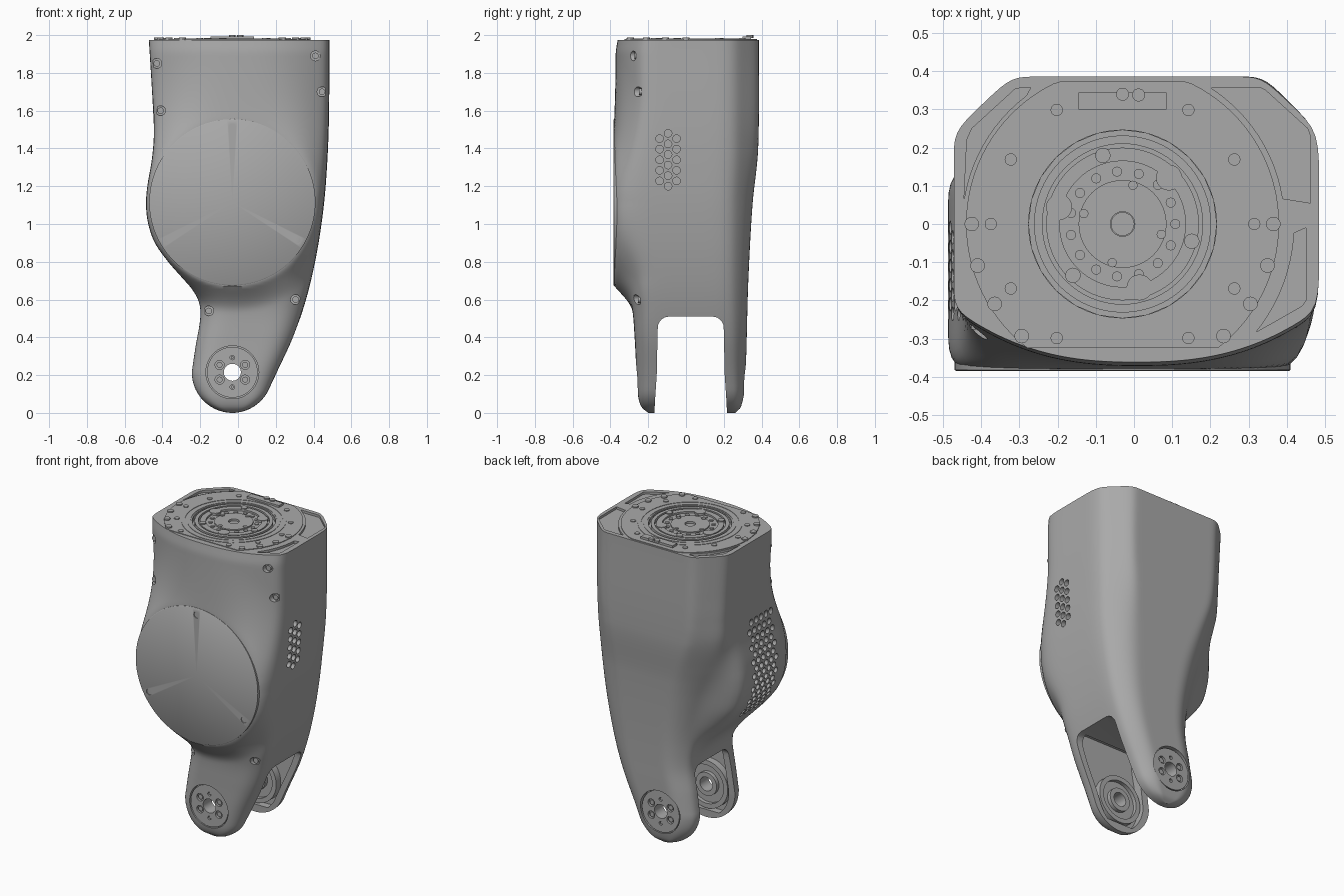
import bpy, bmesh, math
from mathutils import Vector, Matrix

if "Cube" in bpy.data.objects:
    bpy.data.objects.remove(bpy.data.objects["Cube"])

grey = bpy.data.materials.new("machined_grey")
grey.use_nodes = True
COL = (0.4, 0.4, 0.4, 1)
grey.diffuse_color = COL
grey.node_tree.nodes["Principled BSDF"].inputs["Base Color"].default_value = COL

CX, PIVOT, DRUM, TOP = -0.03, 0.215, 1.115, 1.975


def make(name, bm):
    bmesh.ops.recalc_face_normals(bm, faces=bm.faces)
    me = bpy.data.meshes.new(name)
    bm.to_mesh(me)
    bm.free()
    ob = bpy.data.objects.new(name, me)
    bpy.context.collection.objects.link(ob)
    me.materials.append(grey)
    shade(ob)
    return ob


def shade(ob):
    bpy.ops.object.select_all(action='DESELECT')
    ob.select_set(True)
    bpy.context.view_layer.objects.active = ob
    bpy.ops.object.shade_smooth_by_angle(angle=math.radians(38))


def cylinders(name, rods, segs=20):
    """One mesh of rods, each (start, end, radius)."""
    bm = bmesh.new()
    for a, b, r in rods:
        a, b = Vector(a), Vector(b)
        rot = (b - a).to_track_quat('Z', 'Y').to_matrix().to_4x4()
        bmesh.ops.create_cone(bm, cap_ends=True, segments=segs, radius1=r, radius2=r,
                              depth=(b - a).length, matrix=Matrix.Translation((a + b) / 2) @ rot)
    return make(name, bm)


def prism(name, pts, place, lo, hi):
    """Extrude a 2D outline; place(u, v, h) gives the 3D point."""
    bm = bmesh.new()
    a, b = ([bm.verts.new(place(u, v, h)) for u, v in pts] for h in (lo, hi))
    bm.faces.new(a)
    bm.faces.new(b[::-1])
    for i in range(len(pts)):
        bm.faces.new((a[i - 1], a[i], b[i], b[i - 1]))
    return make(name, bm)


def lathe(name, profile, place, segs=64):
    """Revolve a closed (radius, height) outline."""
    bm = bmesh.new()
    rings = [[bm.verts.new(place(r * math.cos(t), r * math.sin(t), h)) for r, h in profile]
             for t in (2 * math.pi * i / segs for i in range(segs))]
    for i in range(segs):
        for j in range(len(profile)):
            bm.faces.new((rings[i - 1][j - 1], rings[i][j - 1], rings[i][j], rings[i - 1][j]))
    return make(name, bm)


def cut(ob, *cutters):
    for c in cutters:
        m = ob.modifiers.new("cut", 'BOOLEAN')
        m.operation, m.solver, m.object = 'DIFFERENCE', 'EXACT', c
        c.hide_render = True
    dg = bpy.context.evaluated_depsgraph_get()
    me = bpy.data.meshes.new_from_object(ob.evaluated_get(dg))
    ob.modifiers.clear()
    ob.data = me
    for c in cutters:
        bpy.data.objects.remove(c)
    shade(ob)


def curve(*pts):
    """Smooth curve through (z, value) points."""
    slope = [(pts[min(i + 1, len(pts) - 1)][1] - pts[max(i - 1, 0)][1]) /
             (pts[min(i + 1, len(pts) - 1)][0] - pts[max(i - 1, 0)][0]) for i in range(len(pts))]

    def f(z):
        z = min(max(z, pts[0][0]), pts[-1][0])
        i = next(k for k in range(len(pts) - 1) if z <= pts[k + 1][0])
        (a, p), (b, q) = pts[i], pts[i + 1]
        h, t = b - a, (z - a) / (b - a)
        return (p * (1 + 2 * t) * (1 - t) ** 2 + q * t * t * (3 - 2 * t)
                + h * t * (1 - t) * (slope[i] * (1 - t) - slope[i + 1] * t))
    return f


def clamp(t):
    return min(max(t, 0), 1)


# Shape curves of the shell, all by height
left_c = curve((PIVOT, -.245), (.35, -.225), (.5, -.2), (.58, -.205), (.65, -.24), (.72, -.3), (.8, -.37), (.9, -.44),
               (1, -.475), (1.1, -.487), (1.2, -.48), (1.35, -.455), (1.5, -.445), (1.7, -.455), (TOP, -.472))
back_left_c = curve((PIVOT, -.245), (.35, -.225), (.5, -.2), (.65, -.21), (.8, -.24), (1, -.3), (1.2, -.375),
                    (1.4, -.435), (1.55, -.448), (1.7, -.455), (TOP, -.472))
right_c = curve((.125, .165), (.215, .207), (.4, .292), (.6, .36), (.8, .408), (1, .442), (1.2, .464), (1.5, .48),
                (TOP, .485))
front_c = curve((0, -.2), (.03, -.235), (.1, -.255), (.4, -.272), (.55, -.285), (.7, -.32), (1, -.36),
                (1.9, -.372), (TOP, -.362))
back_c = curve((0, .26), (.03, .29), (.15, .312), (.7, .33), (1.1, .352), (1.4, .382), (TOP, .386))
front_drop = curve((0, .04), (.2, .065), (.5, .08), (1, .14), (TOP, .14))
front_pow = curve((0, 6), (.5, 5), (1, 2.5), (TOP, 2.5))
back_drop = curve((0, .04), (.2, .07), (.5, .09), (1, .12), (1.4, .14), (TOP, .145))
back_flat = curve((0, .45), (.9, .45), (1.5, .68), (TOP, .68))
back_pow = curve((0, 2.2), (.9, 2.2), (1.45, 1.1), (TOP, 1.05))


def edge(f, z, sign, join):
    """Side outline, a circle about the pivot below the join."""
    return f(z) if z >= join else CX + sign * math.sqrt(PIVOT ** 2 - (PIVOT - z) ** 2)


def left(z): return edge(left_c, z, -1, PIVOT)
def back_left(z): return edge(back_left_c, z, -1, PIVOT)
def right(z): return edge(right_c, z, 1, .125)


def front(x, z):
    l, r = left(z), right(z)
    u = abs(2 * x - l - r) / (r - l)
    y = front_c(z) + front_drop(z) * u ** front_pow(z)
    # motor drum swelling, steep below and gentle above
    d = math.hypot(x - CX, z - DRUM)
    s = clamp((d - .445) / (.14 + .25 * max(0, (z - DRUM) / max(d, .01))))
    return y + (-.38 - y) * (1 - s) ** 2


def back(x, z):
    l, r = back_left(z), right(z)
    u = clamp((abs(2 * x - l - r) / (r - l) - back_flat(z)) / (1 - back_flat(z)))
    return back_c(z) - back_drop(z) * u ** back_pow(z)


def section(z):
    l, r, bl = left(z), right(z), back_left(z)
    n, m = 56, 12
    pts = [(l + (r - l) * i / n, front(l + (r - l) * i / n, z)) for i in range(n + 1)]
    y0, y1 = front(r, z), back(r, z)
    pts += [(r, y0 + (y1 - y0) * i / m) for i in range(1, m)]
    pts += [(r + (bl - r) * i / n, back(r + (bl - r) * i / n, z)) for i in range(n + 1)]
    y0, y1 = back(bl, z), front(l, z)
    for i in range(1, 2 * m):
        y = y0 + (y1 - y0) * i / (2 * m)
        pts.append((l + (bl - l) * clamp((y - .13) / (y0 - .13)), y))
    # soften the corners
    for _ in range(4):
        pts = [tuple((pts[i - 1][k] + 2 * pts[i][k] + pts[(i + 1) % len(pts)][k]) / 4 for k in (0, 1))
               for i in range(len(pts))]
    return pts


# Shell
heights = [.0004 + PIVOT * (1 - math.cos(math.pi / 2 * i / 14)) for i in range(14)]
heights += [PIVOT + (TOP - PIVOT) * i / 100 for i in range(101)]
bm = bmesh.new()
rings = [[bm.verts.new((x, y, z)) for x, y in section(z)] for z in heights]
for a, b in zip(rings, rings[1:]):
    for i in range(len(a)):
        bm.faces.new((a[i - 1], a[i], b[i], b[i - 1]))
bm.faces.new(rings[0])
bm.faces.new(rings[-1])
shell = make("shell", bm)

# Fork slot and hollow inner faces of the two legs
def along_x(u, v, h): return (h, u, v)
def along_y(u, v, h): return (u, h, v)
def at_top(u, v, h): return (CX + u, v, TOP + h)


slot = [(-.17, -.1), (-.165, .05), (-.155, .2), (-.15, .44)]
slot += [(-.09 - .06 * math.cos(t), .45 + .06 * math.sin(t)) for t in (.3, .6, .9, 1.2, 1.57)]
slot = slot + [(.05 - y, z) for y, z in slot[::-1]]
steps = [.05 + .53 * (i / 20) ** 1.5 for i in range(21)]
hollow = [(left(z) + .045, z) for z in steps] + [(right(z) - .045, z) for z in steps[::-1]]
cut(shell, prism("slot_cutter", slot, along_x, -.7, .7),
    prism("front_hollow_cutter", hollow, along_y, -.21, -.1),
    prism("back_hollow_cutter", hollow, along_y, .15, .262),
    cylinders("pivot_cutter", [((CX, -.6, PIVOT), (CX, .6, PIVOT), .14)], 64))

# Vents, screw holes, top pocket
holes = []
for c in (-1, 0, 1):
    rows = 6 if c == 0 else 5
    for k in range(rows):
        y, z = -.095 + .045 * c, 1.34 + (k - (rows - 1) / 2) * .056
        holes.append(((.43, y, z), (.6, y, z), .02))
for i in range(15):
    t = math.radians(143 + i * 5.6)
    d = Vector((math.cos(t), 0, math.sin(t)))
    for j in range(5):
        p = Vector((CX, -.235 + .05 * j + .025 * (i % 2), DRUM))
        holes.append((p + d * .41, p + d * .6, .018))
seats = [(-.43, 1.85), (-.41, 1.6), (.41, 1.89), (.445, 1.7), (.305, .6), (-.155, .54)]
holes += [((x, front(x, z) + .02, z), (x, front(x, z) - .12, z), .026) for x, z in seats]
holes.append(((CX, 0, TOP - .05), (CX, 0, TOP + .1), .246))
cut(shell, cylinders("hole_cutter", holes, 24))
cylinders("shell_screws", [((x, front(x, z) + .025, z), (x, front(x, z) + .008, z), .017) for x, z in seats])

# Round motor cover with three screws
cover = lathe("motor_cover", [(.001, -.36), (.001, -.385), (.436, -.385), (.44, -.382), (.44, -.36)],
              lambda u, v, h: (CX + u, h, DRUM + v), 96)
spots = [(CX + .395 * math.sin(a), DRUM + .395 * math.cos(a)) for a in (0, 2.094, 4.189)]
cut(cover, cylinders("cover_cutter", [((x, -.45, z), (x, -.372, z), .02) for x, z in spots]))
cylinders("cover_screws", [((x, -.378, z), (x, -.365, z), .013) for x, z in spots])

# Pivot hubs in both legs
for name, outer, wall, inner in (("front_hub", -.252, -.212, -.165), ("back_hub", .303, .264, .215)):
    s = 1 if inner > outer else -1
    hub = lathe(name, [(.045, outer), (.134, outer), (.134, wall - .02 * s), (.141, wall - .02 * s), (.141, wall),
                       (.155, wall), (.155, inner), (.125, inner), (.125, inner - .025 * s),
                       (.075, inner - .025 * s), (.075, inner), (.045, inner)],
                lambda u, v, h: (CX + u, h, PIVOT + v))
    bolts = [(CX + .078 * math.cos(a), PIVOT + .078 * math.sin(a), .024 if k % 3 else .012)
             for k, a in ((k, math.pi / 2 + k * math.pi / 3) for k in range(6))]
    cut(hub, cylinders("bolt_cutter", [((x, outer - .05 * s, z), (x, outer + .015 * s, z), r) for x, z, r in bolts]))
    cylinders(name + "_bolts", [((x, outer + .02 * s, z), (x, outer + .006 * s, z), r * .65) for x, z, r in bolts])

# Top: cut corner pockets
def arc(r, a, b, n=12): return [(r * math.cos(math.radians(a + (b - a) * i / n)),
                                 r * math.sin(math.radians(a + (b - a) * i / n))) for i in range(n + 1)]


right_corner = arc(.425, 9, 57) + [(.25, .358), (.36, .358), (.375, .35), (.485, .25), (.492, .23), (.492, .055)]
left_corner = arc(.42, 171, 123) + [(-.24, .358), (-.28, .355), (-.395, .25), (-.408, .22), (-.415, .07)]
small = arc(.45, -39, -3) + [(.48, -.01), (.48, -.2), (.47, -.215)]
cut(shell, *(prism("pocket_cutter", p, at_top, -.015, .05) for p in (right_corner, left_corner[:12] + left_corner[13:], small)))

# Top: flange ring with flat front and back edges, raised steps
rim = [(u, min(max(v, -.325), .375)) for u, v in arc(.41, 0, 360, 96)[:-1]]
plate = prism("top_flange", rim, at_top, -.004, .004)
cut(plate, cylinders("bore_cutter", [((CX, 0, TOP - .1), (CX, 0, TOP + .1), .246)], 64))
for r in (.31, .275):
    lathe("flange_step", [(r, .002), (r, .0065), (r - .02, .0065), (r - .02, .002)], at_top)
lathe("output_rotor", [(.032, -.03), (.032, 0), (.115, 0), (.115, -.008), (.165, -.008), (.165, .003), (.2, .003),
                       (.2, -.018), (.21, -.018), (.21, .005), (.232, .005), (.232, -.022), (.246, -.022),
                       (.246, -.048), (.032, -.048)], at_top)
cylinders("rotor_shaft", [((CX, 0, TOP - .045), (CX, 0, TOP - .012), .031)])


def ring(r, angles): return [(CX + r * math.cos(math.radians(a)), r * math.sin(math.radians(a))) for a in angles]


def studs(name, spots, r, lo, hi):
    cylinders(name, [((x, y, TOP + lo), (x, y, TOP + hi), r) for x, y in spots])


studs("flange_screws", ring(.345, range(0, 360, 60)) + ring(.338, (30, 150, 210, 330)), .016, 0, .009)
studs("rim_screws", ring(.395, (0, -16, -32, -48, 180, 196, 212, 228)), .019, 0, .012)
studs("rotor_screws", ring(.187, (-14, 106, 226)), .02, 0, .01)
studs("rotor_lobes", ring(.172, (45, 165, 285)), .034, -.01, .006)
studs("rotor_pins", ring(.138, range(0, 360, 24)), .013, -.012, -.002)
studs("hub_screws", ring(.105, (-15, 75, 165, 255)), .012, -.005, .005)

# Rear connector block
prism("connector_block", [(-.115, .3), (-.115, .345), (.115, .345), (.115, .3)], at_top, -.002, .018)
studs("connector_pins", [(CX, .34), (.012, .338)], .017, .01, .025)
